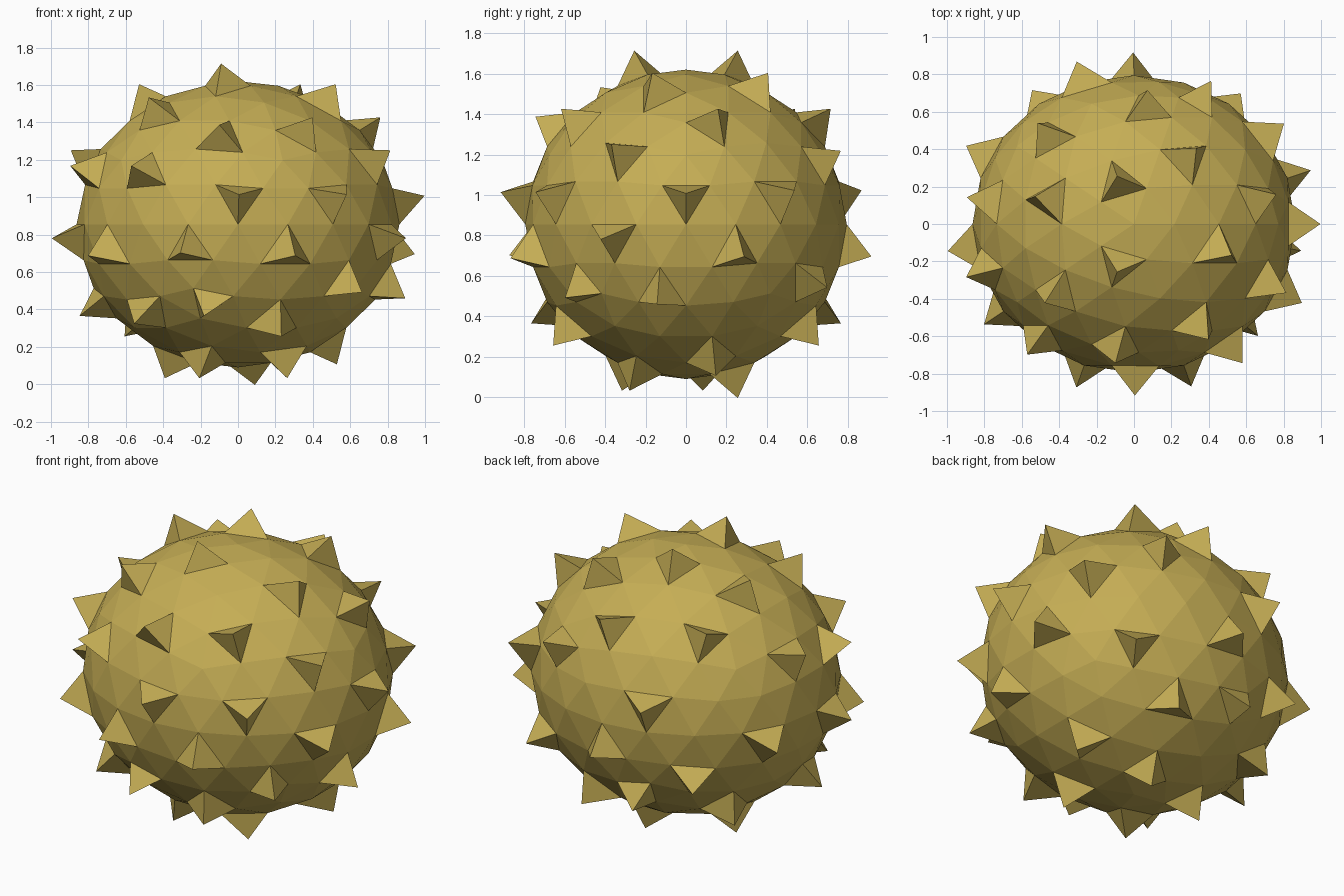
import bpy, bmesh
from mathutils import Vector

if "Cube" in bpy.data.objects:
    bpy.data.objects.remove(bpy.data.objects["Cube"])

RADII = Vector((0.863, 0.795, 0.765))   # slightly squashed ball
SPIKE = 1.19                            # spike tip distance relative to its facet
CENTRE_Z = 0.855

# Approximate spike tip positions, relative to the ball centre
UPPER = [(-.09, .26, .85), (-.09, -.26, .85), (.5, -.14, .74), (.33, .41, .74),
         (-.53, .12, .74), (-.45, -.42, .67), (.4, -.62, .57), (-.09, -.75, .54),
         (-.5, .5, .59), (.07, .72, .565), (.41, .77, .36), (.82, -.35, .39),
         (.75, .15, .57), (-.57, -.7, .3), (-.9, -.3, .29), (-.9, .14, .39)]
MIDDLE = [(1, 0, .15), (0, -.92, .15), (.57, -.74, .16), (-.9, .42, -.07),
          (-.31, .88, .17), (0, .92, -.16), (.8, .55, .16), (.94, .29, -.15),
          (.9, -.42, -.07), (.3, -.87, -.14), (-.31, -.87, -.13),
          (-.81, -.54, -.14), (-1, -.135, -.07)]
LOWER = [(-.55, .72, -.28), (.57, .7, -.3), (.9, -.14, -.38), (.66, -.6, -.36),
         (-.85, -.12, -.48), (-.2, -.77, -.485), (-.53, -.5, -.55), (.2, -.66, -.6),
         (.26, -.3, -.82), (-.21, -.3, -.82), (-.4, .1, -.82), (.09, .26, -.855),
         (.53, .18, -.74), (-.61, .42, -.59), (.2, .66, -.6), (-.2, .77, -.485)]

# Faceted ball
bm = bmesh.new()
bmesh.ops.create_icosphere(bm, subdivisions=3, radius=1.0)

# Pick the facet nearest each spike direction
picked = set()
for tip in UPPER + MIDDLE + LOWER:
    d = Vector([t / r for t, r in zip(tip, RADII)]).normalized()
    picked.add(max(bm.faces, key=lambda f: f.calc_center_median().normalized().dot(d)))

# Raise each picked facet into a three-sided spike
poked = bmesh.ops.poke(bm, faces=list(picked))
for v in poked["verts"]:
    v.co *= SPIKE

# Squash and set on the ground
bmesh.ops.scale(bm, vec=RADII, verts=bm.verts)
bmesh.ops.translate(bm, vec=(0, 0, CENTRE_Z), verts=bm.verts)
bmesh.ops.recalc_face_normals(bm, faces=bm.faces)

mesh = bpy.data.meshes.new("spiky_ball")
bm.to_mesh(mesh)
bm.free()
ball = bpy.data.objects.new("spiky_ball", mesh)
bpy.context.collection.objects.link(ball)

# Mustard colour
mat = bpy.data.materials.new("mustard")
mat.diffuse_color = (0.56, 0.42, 0.09, 1)
mat.use_nodes = True
mat.node_tree.nodes["Principled BSDF"].inputs["Base Color"].default_value = mat.diffuse_color
mesh.materials.append(mat)
